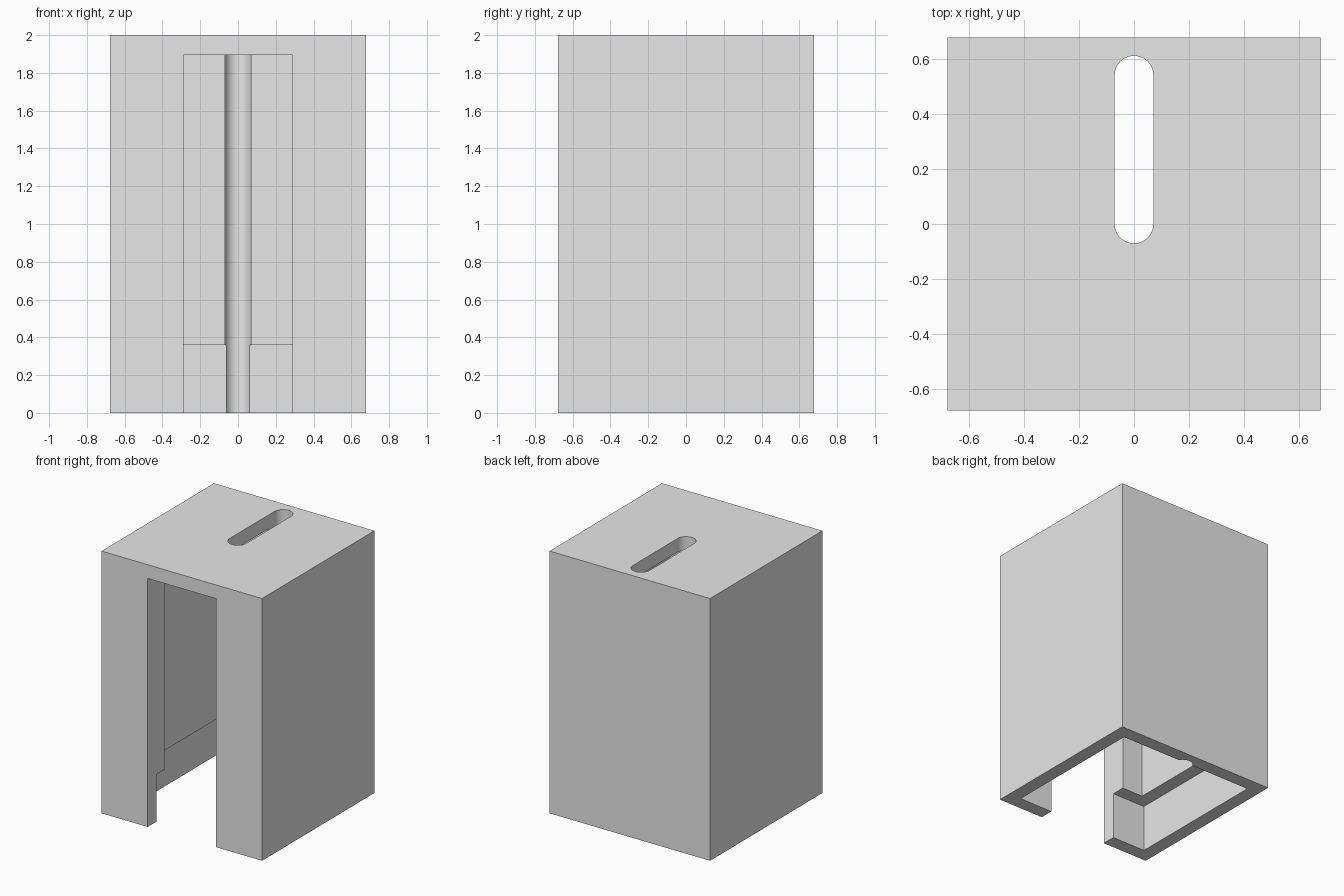
import bpy
import bmesh
import math

# Remove the default object
cube = bpy.data.objects.get("Cube")
if cube:
    bpy.data.objects.remove(cube, do_unlink=True)

HALF = 0.677       # half of the outer width
HEIGHT = 2.0
WALL = 0.105       # thin wall and roof
CEILING = HEIGHT - WALL
LEDGE = 0.36       # height where the walls thicken
DOOR = 0.288       # half of the doorway width
SLOT_R = 0.07
SLOT_BACK = 0.54   # centre of the rear slot end

grey = bpy.data.materials.new("plain grey")
grey.use_nodes = True
colour = (0.8, 0.8, 0.8, 1.0)
grey.diffuse_color = colour
grey.node_tree.nodes["Principled BSDF"].inputs["Base Color"].default_value = colour


def prism(name, outline, z0, z1):
    """Extrude a flat outline from z0 up to z1."""
    bm = bmesh.new()
    base = bm.faces.new([bm.verts.new((x, y, z0)) for x, y in outline])
    top = bmesh.ops.extrude_face_region(bm, geom=[base])["geom"]
    verts = [v for v in top if isinstance(v, bmesh.types.BMVert)]
    bmesh.ops.translate(bm, verts=verts, vec=(0, 0, z1 - z0))
    bmesh.ops.recalc_face_normals(bm, faces=bm.faces)
    mesh = bpy.data.meshes.new(name)
    bm.to_mesh(mesh)
    bm.free()
    mesh.materials.append(grey)
    obj = bpy.data.objects.new(name, mesh)
    bpy.context.collection.objects.link(obj)
    return obj


def rect(x, y0, y1):
    return [(-x, y0), (x, y0), (x, y1), (-x, y1)]


def stadium(r, y0, y1, steps=24):
    """Rounded slot outline running along y."""
    arc = [math.pi * i / steps for i in range(steps + 1)]
    rear = [(r * math.cos(a), y1 + r * math.sin(a)) for a in arc]
    front = [(-r * math.cos(a), y0 - r * math.sin(a)) for a in arc]
    return rear + front


# Solid block
housing = prism("housing", rect(HALF, -HALF, HALF), 0, HEIGHT)

# Wide lower recess, narrower upper chamber, front doorway, roof slot with rear groove
low, high = HALF - WALL, HALF - 2 * WALL
cutters = [
    prism("lower_recess", rect(low, -low, low), -0.1, LEDGE),
    prism("upper_chamber", rect(high, -high, high), 0.1, CEILING),
    prism("doorway", rect(DOOR, -HALF - 0.1, 0), -0.1, CEILING),
    prism("slot", stadium(SLOT_R, 0, SLOT_BACK), -0.1, HEIGHT + 0.1),
]

bpy.ops.object.select_all(action="DESELECT")
bpy.context.view_layer.objects.active = housing
housing.select_set(True)
for cutter in cutters:
    cutter.hide_render = True
    mod = housing.modifiers.new(cutter.name, "BOOLEAN")
    mod.operation = "DIFFERENCE"
    mod.solver = "EXACT"
    mod.object = cutter
    bpy.ops.object.modifier_apply(modifier=mod.name)
    bpy.data.objects.remove(cutter, do_unlink=True)

# Smooth the rounded slot walls, keep the edges crisp
bpy.ops.object.shade_smooth_by_angle(angle=math.radians(30))
